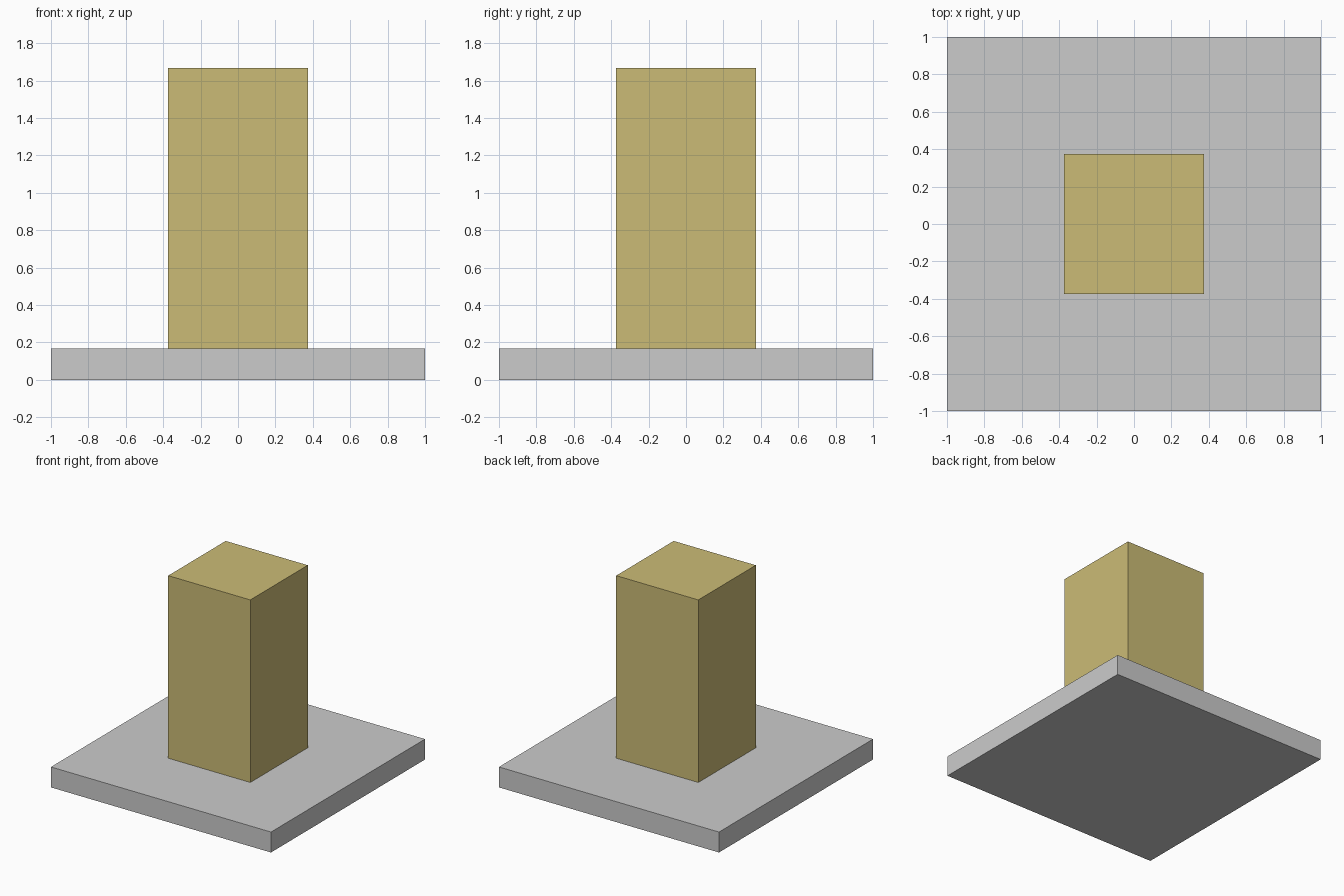
import bpy

if "Cube" in bpy.data.objects:
    bpy.data.objects.remove(bpy.data.objects["Cube"])


def box(name, width, z0, z1):
    """Square box, centred on the z axis, spanning z0 to z1."""
    bpy.ops.mesh.primitive_cube_add(size=1, location=(0, 0, (z0 + z1) / 2))
    obj = bpy.context.object
    obj.name = name
    obj.scale = (width, width, z1 - z0)
    bpy.ops.object.transform_apply(location=False, rotation=False, scale=True)
    return obj


BASE_TOP = 0.168

# Flat square plinth
box("base_slab", 2.0, 0, BASE_TOP)

# Tall square block standing on the plinth
pillar = box("pillar", 0.746, BASE_TOP, 1.668)
sand = bpy.data.materials.new("sand_yellow")
sand.diffuse_color = (0.6, 0.5, 0.18, 1)
sand.use_nodes = True
sand.node_tree.nodes["Principled BSDF"].inputs["Base Color"].default_value = sand.diffuse_color
pillar.data.materials.append(sand)
